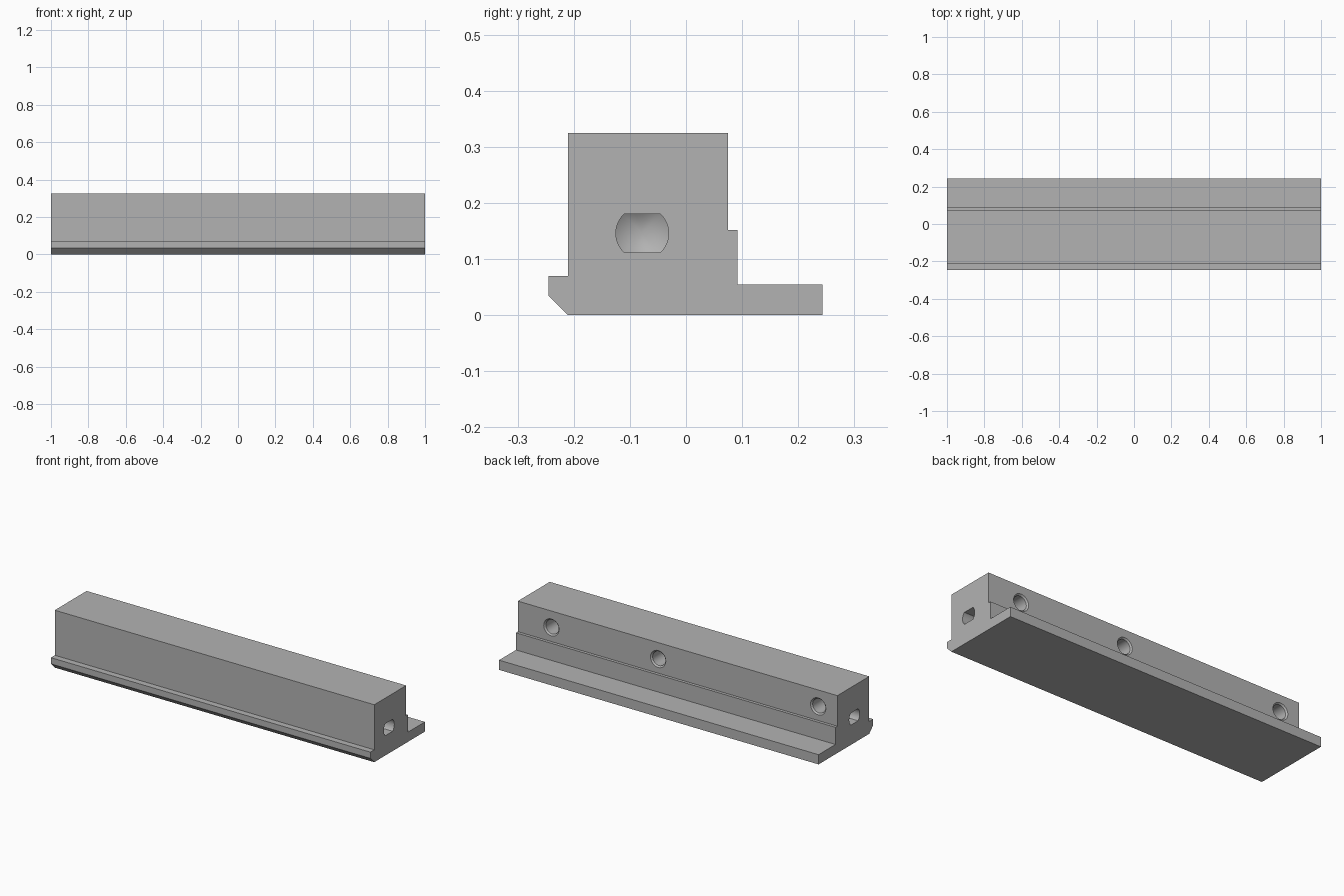
import bpy, bmesh, math
from mathutils import Vector

if "Cube" in bpy.data.objects:
    bpy.data.objects.remove(bpy.data.objects["Cube"])

GREY = (0.45, 0.45, 0.45, 1)
metal = bpy.data.materials.new("plain grey")
metal.use_nodes = True
metal.diffuse_color = GREY
metal.node_tree.nodes["Principled BSDF"].inputs["Base Color"].default_value = GREY


def make_object(name, bm):
    bmesh.ops.recalc_face_normals(bm, faces=bm.faces)
    mesh = bpy.data.meshes.new(name)
    bm.to_mesh(mesh)
    bm.free()
    mesh.materials.append(metal)
    obj = bpy.data.objects.new(name, mesh)
    bpy.context.collection.objects.link(obj)
    return obj


def lathe(name, profile, start, direction):
    """Spin (radius, depth) points about an axis running into the body."""
    bm = bmesh.new()
    verts = [bm.verts.new((r, 0, d)) for r, d in profile]
    edges = [bm.edges.new(pair) for pair in zip(verts, verts[1:])]
    bmesh.ops.spin(bm, geom=verts + edges, cent=(0, 0, 0), axis=(0, 0, 1),
                   angle=math.tau, steps=48, use_merge=False)
    bmesh.ops.remove_doubles(bm, verts=bm.verts, dist=0.0002)
    turn = Vector(direction).to_track_quat('Z', 'Y').to_matrix().to_4x4()
    turn.translation = start
    bm.transform(turn)
    return make_object(name, bm)


def box(name, size, centre):
    bm = bmesh.new()
    bmesh.ops.create_cube(bm, size=1)
    bmesh.ops.scale(bm, vec=size, verts=bm.verts)
    bmesh.ops.translate(bm, vec=centre, verts=bm.verts)
    return make_object(name, bm)


def boolean(target, tool, operation='DIFFERENCE'):
    mod = target.modifiers.new("cut", 'BOOLEAN')
    mod.operation = operation
    mod.solver = 'EXACT'
    mod.object = tool
    bpy.context.view_layer.objects.active = target
    bpy.ops.object.modifier_apply(modifier=mod.name)
    bpy.data.objects.remove(tool)


def blind_hole(mouth, bore, chamfer, depth, tip):
    return [(0, -0.02), (mouth, -0.02), (mouth, 0), (bore, chamfer),
            (bore, depth), (0, depth + tip)]


# Rail body: stepped section extruded along x
section = [(-0.21, 0), (0.243, 0), (0.243, 0.055), (0.092, 0.055),
           (0.092, 0.152), (0.075, 0.152), (0.075, 0.325), (-0.21, 0.325),
           (-0.21, 0.07), (-0.245, 0.07), (-0.245, 0.035)]
bm = bmesh.new()
face = bm.faces.new([bm.verts.new((-1, y, z)) for y, z in section])
side = bmesh.ops.extrude_face_region(bm, geom=[face])
bmesh.ops.translate(bm, vec=(2, 0, 0),
                    verts=[g for g in side["geom"] if isinstance(g, bmesh.types.BMVert)])
rail = make_object("stepped_rail", bm)

# Countersunk blind holes in the back
for x in (0.79, 0.122, -0.88):
    boolean(rail, lathe("back_hole_cutter", blind_hole(0.048, 0.04, 0.008, 0.16, 0.02),
                        (x, 0.075, 0.232), (0, -1, 0)))

# Front counterbore with a slightly tilted through hole
boolean(rail, lathe("counterbore_cutter", blind_hole(0.056, 0.047, 0.008, 0.05, 0),
                    (-0.73, -0.21, 0.145), (0, 1, 0)))
boolean(rail, lathe("through_hole_cutter",
                    [(0, 0), (0.026, 0), (0.026, 0.3), (0, 0.3)],
                    (-0.73, -0.17, 0.143), (0, 0.262, -0.027)))

# Round hole in the underside
boolean(rail, lathe("bottom_hole_cutter", blind_hole(0.045, 0.045, 0.001, 0.1, 0),
                    (-0.09, -0.09, 0), (0, 0, 1)))

# Flat-sided, cone-bottomed sockets in both ends
for s in (-1, 1):
    socket = lathe("end_socket_cutter", blind_hole(0.047, 0.047, 0.001, 0.12, 0.03),
                   (s, -0.078, 0.146), (-s, 0, 0))
    boolean(socket, box("socket_flats", (1, 1, 0.068), (s, -0.078, 0.146)), 'INTERSECT')
    boolean(rail, socket)

bpy.ops.object.select_all(action='DESELECT')
rail.select_set(True)
bpy.context.view_layer.objects.active = rail
bpy.ops.object.shade_smooth_by_angle(angle=math.radians(25))
